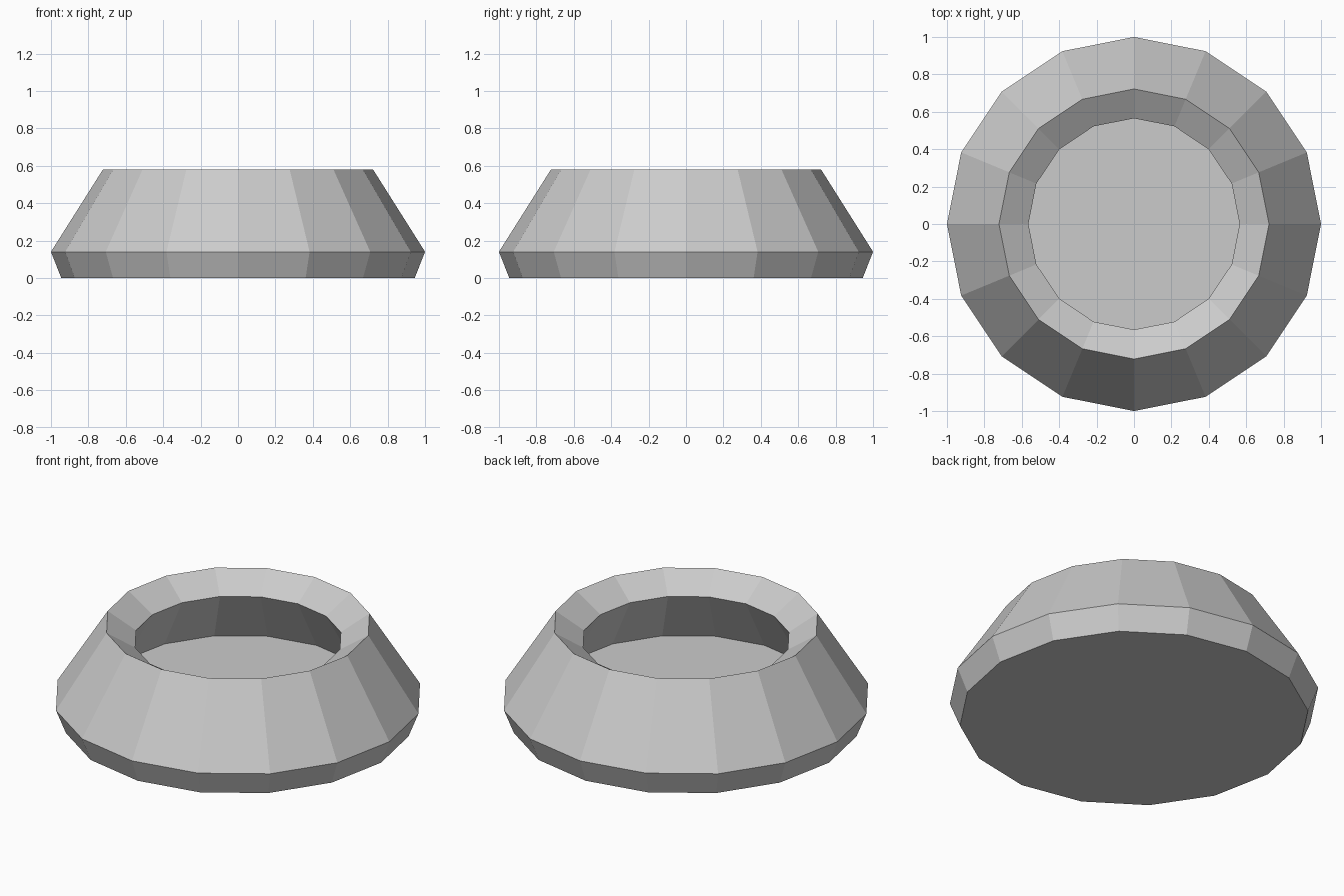
import bpy, bmesh
from math import cos, sin, pi

if "Cube" in bpy.data.objects:
    bpy.data.objects.remove(bpy.data.objects["Cube"])

SIDES = 16

# Half profile (radius, height): base, flared foot, sloping side, rim, undercut well
PROFILE = [(0.945, 0.0), (1.0, 0.14), (0.722, 0.58), (0.565, 0.48), (0.74, 0.165)]


def lathe(name, profile, sides):
    bm = bmesh.new()
    rings = [[bm.verts.new((r * cos(2 * pi * i / sides), r * sin(2 * pi * i / sides), z))
              for i in range(sides)] for r, z in profile]
    for low, high in zip(rings, rings[1:]):
        for i in range(sides):
            j = (i + 1) % sides
            bm.faces.new((low[i], low[j], high[j], high[i]))
    # Flat underside and floor of the well
    bm.faces.new(rings[0][::-1])
    bm.faces.new(rings[-1])
    bmesh.ops.recalc_face_normals(bm, faces=bm.faces)
    mesh = bpy.data.meshes.new(name)
    bm.to_mesh(mesh)
    bm.free()
    obj = bpy.data.objects.new(name, mesh)
    bpy.context.collection.objects.link(obj)
    return obj


lathe("round_bowl", PROFILE, SIDES)
